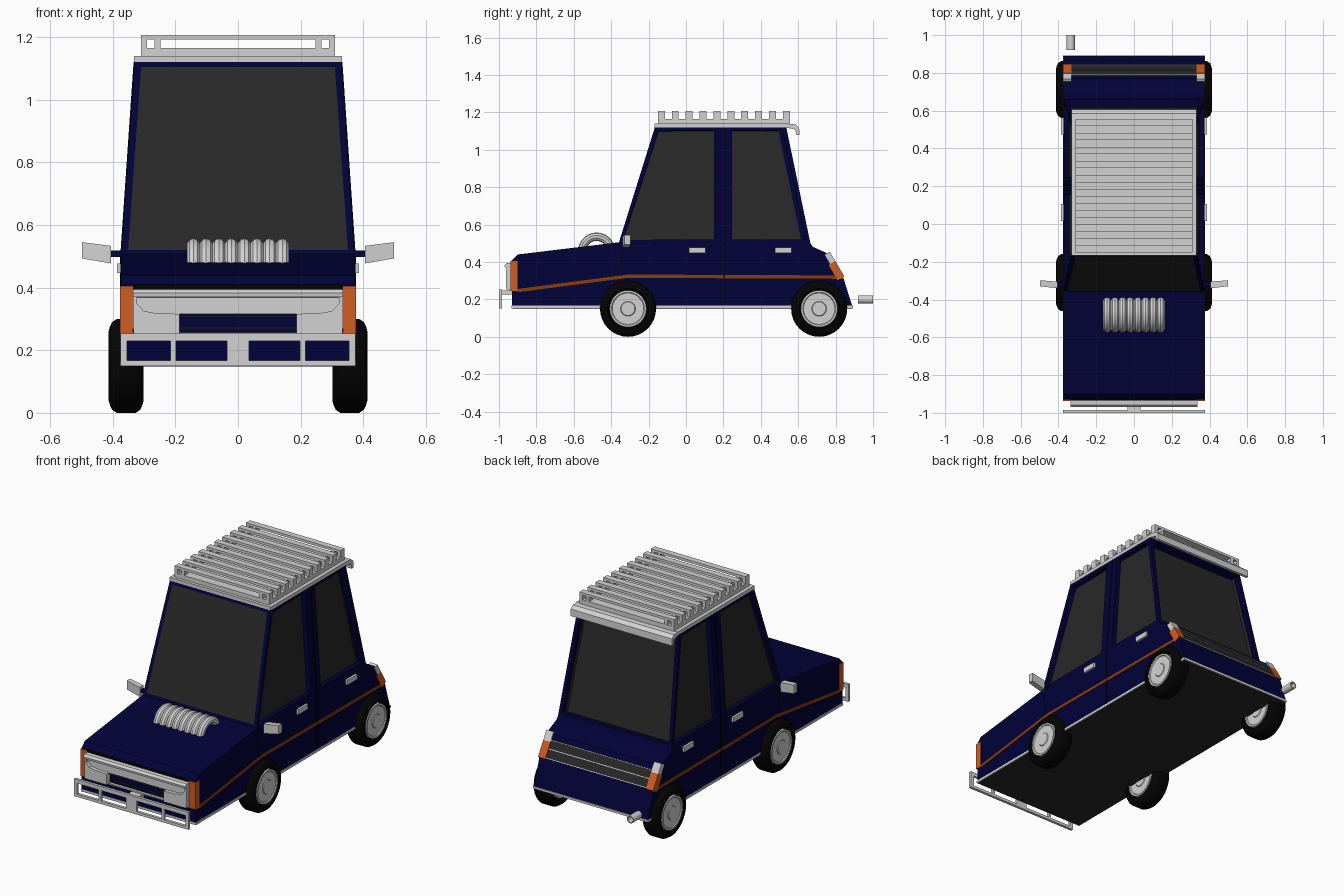
import bpy, bmesh, math
from mathutils import Vector

cube = bpy.data.objects.get("Cube")
if cube:
    bpy.data.objects.remove(cube, do_unlink=True)


def material(name, rgb):
    m = bpy.data.materials.new(name)
    m.use_nodes = True
    m.diffuse_color = (*rgb, 1)
    m.node_tree.nodes["Principled BSDF"].inputs["Base Color"].default_value = (*rgb, 1)
    return m


BLUE = material("navy paint", (0.0005, 0.0005, 0.041))
GLASS = material("dark grey", (0.021, 0.021, 0.021))
WHITE = material("light grey metal", (0.65, 0.65, 0.65))
ORANGE = material("orange", (0.64, 0.11, 0.015))
BROWN = material("brown stripe", (0.26, 0.047, 0.003))
BLACK = material("tyre black", (0.001, 0.001, 0.001))


def finish(name, bm, mats, smooth=False):
    bmesh.ops.recalc_face_normals(bm, faces=bm.faces)
    me = bpy.data.meshes.new(name)
    bm.to_mesh(me)
    bm.free()
    for m in mats:
        me.materials.append(m)
    if smooth:
        for p in me.polygons:
            p.use_smooth = True
        me.set_sharp_from_angle(angle=math.radians(40))
    ob = bpy.data.objects.new(name, me)
    bpy.context.collection.objects.link(ob)
    return ob


def loft(a, b):
    """Closed solid between two matching loops."""
    bm = bmesh.new()
    va, vb = [bm.verts.new(p) for p in a], [bm.verts.new(p) for p in b]
    bm.faces.new(va)
    bm.faces.new(vb)
    for i in range(len(a)):
        j = (i + 1) % len(a)
        bm.faces.new((va[i], va[j], vb[j], vb[i]))
    return bm


def slice_at(bm, axis, value):
    """Cut new edges across the mesh where one coordinate has a value."""
    no = Vector((axis == "x", axis == "y", axis == "z"))
    bmesh.ops.bisect_plane(bm, geom=bm.verts[:] + bm.edges[:] + bm.faces[:],
                           plane_co=no * value, plane_no=no)


def prism(name, yz, x0, x1, mat):
    return finish(name, loft([(x0, *p) for p in yz], [(x1, *p) for p in yz]), [mat])


def box(name, x, y, z, mat):
    return prism(name, [(y[0], z[0]), (y[1], z[0]), (y[1], z[1]), (y[0], z[1])], *x, mat)


def plate(name, pts, mat, t):
    """Thin sheet straddling the surface it lies on."""
    p = [Vector(q) for q in pts]
    n = (p[1] - p[0]).cross(p[2] - p[0]).normalized() * t
    return finish(name, loft([q + n for q in p], [q - n for q in p]), [mat])


def lathe(name, profile, centre, axis, mat, n=32):
    """Spin (offset, radius) points round the x or y axis."""
    bm = bmesh.new()
    rings = []
    for a, r in profile:
        ring = []
        for i in range(n):
            t = math.tau * i / n
            c, s = r * math.cos(t), r * math.sin(t)
            ring.append(bm.verts.new(Vector(centre) + Vector((a, c, s) if axis == "x" else (c, a, s))))
        rings.append(ring)
    for r0, r1 in zip(rings, rings[1:]):
        for i in range(n):
            j = (i + 1) % n
            bm.faces.new((r0[i], r0[j], r1[j], r1[i]))
    bmesh.ops.remove_doubles(bm, verts=bm.verts, dist=1e-5)
    return finish(name, bm, [mat], True)


W, ROOF_W, BELT, ROOF = 0.373, 0.33, 0.5, 1.125

# Lower body with the sunken engine bay in the bonnet
profile = [(-0.93, 0.16), (-0.93, 0.41), (-0.9, 0.44), (-0.36, 0.505), (0.66, 0.505),
           (0.68, 0.48), (0.77, 0.44), (0.84, 0.32), (0.89, 0.16)]
bm = loft([(-W, *p) for p in profile], [(W, *p) for p in profile])
for axis, value in (("x", -0.225), ("x", 0.225), ("y", -0.64), ("y", -0.375)):
    slice_at(bm, axis, value)
bay = []
for f in bm.faces:
    c = f.calc_center_median()
    if abs(c.x) < 0.22 and -0.64 < c.y < -0.375 and c.z > 0.4:
        bay.append(f)
new = bmesh.ops.extrude_face_region(bm, geom=bay)["geom"]
bmesh.ops.translate(bm, vec=(0, 0, -0.1), verts=[v for v in new if isinstance(v, bmesh.types.BMVert)])
for f in new:
    if isinstance(f, bmesh.types.BMFace):
        f.material_index = 1
finish("lower_body", bm, [BLUE, GLASS])

# Cabin: each window is an inset face, set back at the sides and rear
bm = loft([(-W, -0.36, BELT), (W, -0.36, BELT), (W, 0.665, BELT), (-W, 0.665, BELT)],
          [(-ROOF_W, -0.165, ROOF), (ROOF_W, -0.165, ROOF), (ROOF_W, 0.535, ROOF), (-ROOF_W, 0.535, ROOF)])
for y in (0.175, 0.225):
    slice_at(bm, "y", y)
bmesh.ops.recalc_face_normals(bm, faces=bm.faces)
for f in bm.faces[:]:
    if abs(f.normal.z) > 0.9 or f.calc_area() < 0.05:
        continue
    depth = 0 if f.normal.y < -0.5 else 0.045 if f.normal.y > 0.5 else 0.028
    bmesh.ops.inset_individual(bm, faces=[f], thickness=0.03)
    if depth:
        bmesh.ops.inset_individual(bm, faces=[f], thickness=0.001, depth=-depth)
    f.material_index = 1
finish("cabin", bm, [BLUE, GLASS])

# Underside and sill trim
box("sill_trim", (-0.377, 0.377), (-0.932, 0.892), (0.152, 0.166), WHITE)
box("underside", (-0.37, 0.37), (-0.925, 0.885), (0.148, 0.153), GLASS)


def slope(t, out=0.0):
    """Point on the sloping tail panel, pushed outwards."""
    return (0.77 + 0.07 * t + 0.86 * out, 0.44 - 0.12 * t + 0.5 * out)


def slope_strip(name, x0, x1, t0, t1, mat, out, depth=0.0):
    prism(name, [slope(t0, out), slope(t1, out), slope(t1, -depth), slope(t0, -depth)], x0, x1, mat)


for side, s in (("left", 1), ("right", -1)):
    def on_side(name, yz, mat, t=0.003):
        plate(f"{side}_{name}",
              [(s * (W + (ROOF_W - W) * max(0, (z - BELT) / (ROOF - BELT))), y, z) for y, z in yz], mat, t)

    def side_box(name, x, y, z, mat):
        box(f"{side}_{name}", (s * x[0], s * x[1]), y, z, mat)

    # Seams and stripe
    on_side("lower_door_seam", [(0.201, 0.17), (0.208, 0.17), (0.208, 0.5), (0.201, 0.5)], BLACK)
    on_side("upper_door_seam", [(0.201, 0.5), (0.208, 0.5), (0.208, 1.12), (0.201, 1.12)], BLACK)
    on_side("wing_seam", [(-0.34, 0.31), (-0.335, 0.31), (-0.345, 0.5), (-0.35, 0.5)], BLACK, 0.002)
    on_side("stripe", [(-0.9, 0.238), (-0.31, 0.315), (0.842, 0.31), (0.836, 0.328),
                       (-0.31, 0.333), (-0.9, 0.256)], BROWN, 0.0025)
    # Door handles
    for y in (0.015, 0.475):
        side_box("door_handle", (0.365, 0.386), (y, y + 0.09), (0.447, 0.477), WHITE)
    # Corner lamps, front and rear
    side_box("front_indicator", (0.335, 0.377), (-0.937, -0.9), (0.245, 0.405), ORANGE)
    x0, x1 = s * 0.33, s * 0.377
    slope_strip(f"{side}_reverse_lamp", x0, x1, -0.1, 0.32, WHITE, 0.006, 0.025)
    slope_strip(f"{side}_tail_lamp", x0, x1, 0.32, 1, ORANGE, 0.007, 0.035)
    # Mirrors
    side_box("mirror_stalk", (0.36, 0.415), (-0.33, -0.31), (0.498, 0.518), BLUE)
    finish(f"{side}_mirror", loft(
        [(s * 0.405, y, z) for y, z in [(-0.34, 0.477), (-0.305, 0.477), (-0.305, 0.533), (-0.34, 0.533)]],
        [(s * 0.498, y, z) for y, z in [(-0.33, 0.493), (-0.298, 0.493), (-0.298, 0.545), (-0.33, 0.545)]]),
        [WHITE])
    # Wheels, with a hubcap on both faces
    for end, y in (("front", -0.31), ("rear", 0.712)):
        c = (s * 0.357, y, 0.15)
        rim = [(0.03, 0.098), (0.056, 0.11), (0.052, 0.125), (0.045, 0.14), (0.03, 0.15)]
        hub = [(0.03, 0.099), (0.054, 0.098), (0.054, 0.088), (0.049, 0.084), (0.049, 0.04),
               (0.053, 0.036), (0.053, 0)]
        lathe(f"{side}_{end}_tyre", rim + [(-a, r) for a, r in reversed(rim)], c, "x", BLACK)
        for face in (1, -1):
            lathe(f"{side}_{end}_hubcap", [(face * a, r) for a, r in hub], c, "x", WHITE)
    # Grille ends and lower cheeks
    side_box("grille_end", (0.322, 0.335), (-0.96, -0.925), (0.27, 0.39), WHITE)
    cheek = [(0.187, 0.252), (0.333, 0.252), (0.333, 0.36), (0.3, 0.325), (0.26, 0.318), (0.187, 0.316)]
    finish(f"{side}_grille_cheek", loft([(s * x, -0.963, z) for x, z in cheek],
                                        [(s * x, -0.925, z) for x, z in cheek]), [WHITE])

# Tail panel and its trim lines
slope_strip("tail_panel", -0.33, 0.33, 0.22, 0.97, GLASS, 0.004)
for t in (0.22, 0.58, 0.95):
    slope_strip("tail_trim", -0.33, 0.33, t, t + 0.03, WHITE, 0.007)

# Grille
box("grille_panel", (-0.335, 0.335), (-0.942, -0.925), (0.315, 0.38), WHITE)
prism("grille_top_bar", [(-0.93, 0.396), (-0.958, 0.394), (-0.97, 0.383), (-0.968, 0.37), (-0.93, 0.368)],
      -0.335, 0.335, WHITE)
box("bonnet_gap", (-0.335, 0.335), (-0.934, -0.925), (0.395, 0.409), BLACK)
for z in (0.268, 0.304):
    box("grille_slat", (-0.187, 0.187), (-0.938, -0.925), (z, z + 0.006), GLASS)
box("grille_base", (-0.335, 0.335), (-0.945, -0.925), (0.248, 0.256), WHITE)

# Front bumper frame
for z0, z1 in ((0.15, 0.167), (0.23, 0.253)):
    box("bumper_rail", (-0.375, 0.375), (-1, -0.984), (z0, z1), WHITE)
for x0, x1 in ((-0.375, -0.355), (-0.215, -0.198), (-0.035, 0.035), (0.198, 0.215), (0.355, 0.375)):
    box("bumper_post", (x0, x1), (-1, -0.984), (0.16, 0.24), WHITE)
box("bumper_mount", (-0.035, 0.035), (-0.99, -0.925), (0.225, 0.248), WHITE)

# Ribbed blower in the engine bay
for i in range(8):
    bpy.ops.mesh.primitive_torus_add(location=(-0.142 + 0.0405 * i, -0.478, 0.458), rotation=(0, math.pi / 2, 0),
                                     major_radius=0.077, minor_radius=0.0225,
                                     major_segments=28, minor_segments=10)
    ring = bpy.context.object
    ring.name = "blower_ring"
    ring.data.materials.append(WHITE)
    bpy.ops.object.shade_smooth_by_angle()

# Roof plate, rear visor and slatted rack
box("roof_plate", (-0.332, 0.332), (-0.168, 0.55), (1.12, 1.14), WHITE)
prism("rear_visor", [(0.53, 1.14), (0.585, 1.136), (0.605, 1.118), (0.607, 1.078), (0.59, 1.078),
                     (0.585, 1.108), (0.53, 1.12)], -0.332, 0.332, WHITE)
box("rack_base", (-0.31, 0.31), (-0.15, 0.555), (1.138, 1.165), WHITE)
for i in range(10):
    y = (-0.15 + 0.0742 * i, -0.113 + 0.0742 * i)
    box("rack_slat", (-0.31, 0.31), y, (1.192, 1.207), WHITE)
    for x in (-0.3, -0.257, 0.257, 0.3):
        box("rack_post", (x - 0.01, x + 0.01), y, (1.16, 1.195), WHITE)

# Exhaust
lathe("exhaust_tip", [(0.92, 0), (0.92, 0.022), (1, 0.022), (1, 0.017), (0.94, 0.017), (0.94, 0)],
      (-0.335, 0, 0.2), "y", WHITE, 16)
